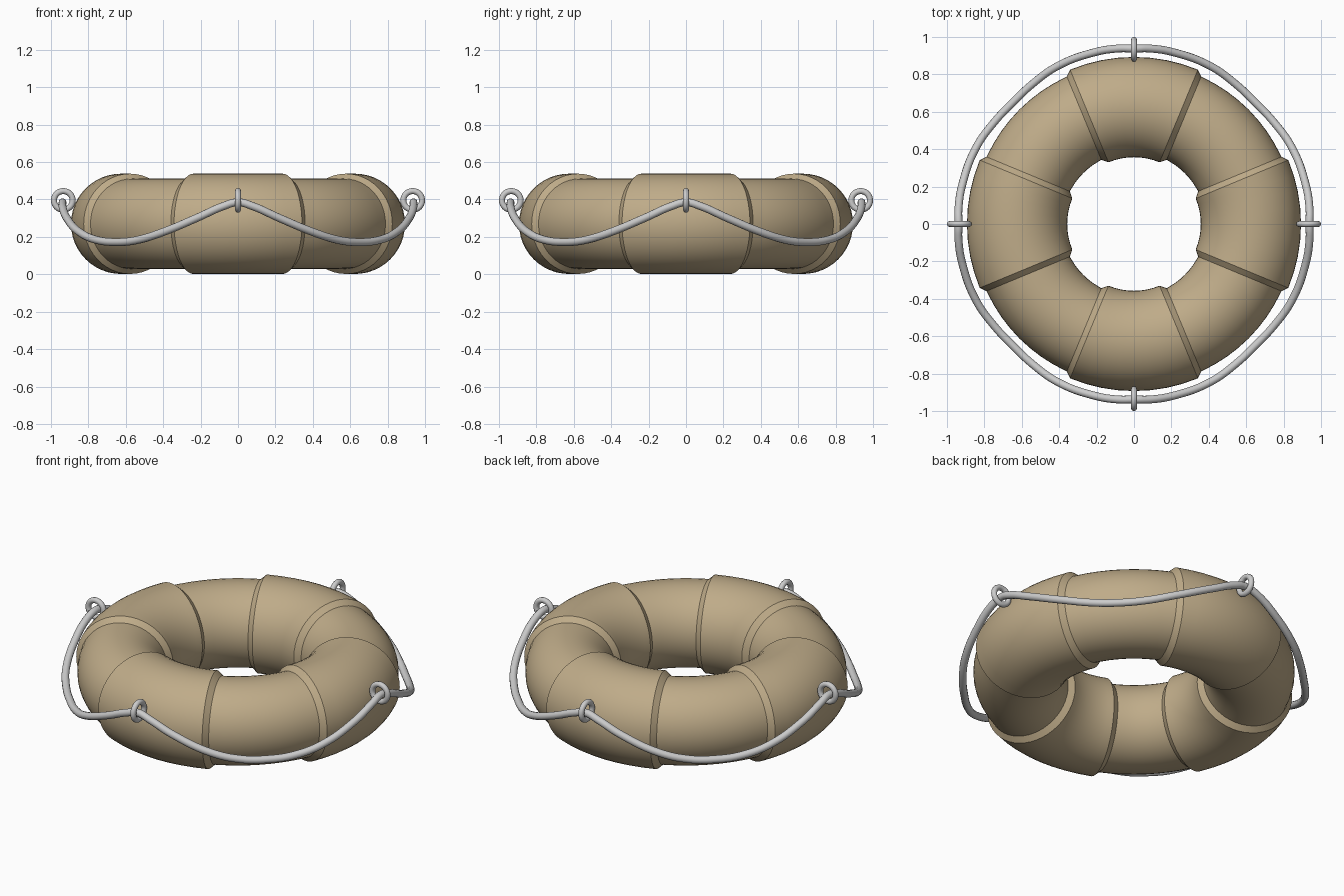
import bpy
import bmesh
from math import sin, cos, pi, radians
from mathutils import Vector, Matrix

if "Cube" in bpy.data.objects:
    bpy.data.objects.remove(bpy.data.objects["Cube"])

MAJOR, MID_Z = 0.625, 0.27
THICK, THIN = 0.268, 0.241
SIDES = 48


def material(name, color):
    m = bpy.data.materials.new(name)
    m.diffuse_color = (*color, 1)
    m.use_nodes = True
    m.node_tree.nodes["Principled BSDF"].inputs["Base Color"].default_value = m.diffuse_color
    return m


def smooth(obj):
    bpy.ops.object.select_all(action='DESELECT')
    obj.select_set(True)
    bpy.context.view_layer.objects.active = obj
    bpy.ops.object.shade_smooth_by_angle(angle=radians(32))


tan = material("tan_cover", (0.52, 0.41, 0.25))

# Float ring: four padded sections alternating with four slimmer ones
stations = []  # (angle in degrees, tangential offset, tube radius)
for q in range(4):
    base = q * 90
    stations += [(base - 22.5 + 45 * i / 8, 0, THICK) for i in range(9)]
    stations.append((base + 22.5, 0.03, THIN))
    stations += [(base + 30 + 5 * i, 0, THIN) for i in range(7)]
    stations.append((base + 67.5, -0.03, THIN))

bm = bmesh.new()
loops = []
for deg, off, r in stations:
    a = radians(deg)
    radial = Vector((cos(a), sin(a), 0))
    tangent = Vector((-sin(a), cos(a), 0))
    loop = []
    for k in range(SIDES):
        t = 2 * pi * k / SIDES
        p = radial * (MAJOR + r * cos(t)) + tangent * off
        p.z = MID_Z + r * sin(t)
        loop.append(bm.verts.new(p))
    loops.append(loop)
for i, a in enumerate(loops):
    b = loops[(i + 1) % len(loops)]
    for k in range(SIDES):
        n = (k + 1) % SIDES
        bm.faces.new((a[k], b[k], b[n], a[n]))
bmesh.ops.recalc_face_normals(bm, faces=bm.faces)
mesh = bpy.data.meshes.new("float_ring")
bm.to_mesh(mesh)
bm.free()
ring = bpy.data.objects.new("float_ring", mesh)
bpy.context.collection.objects.link(ring)
mesh.materials.append(tan)
smooth(ring)

# Rope eyelets on the middle of each padded section
for q in range(4):
    a = q * pi / 2
    bpy.ops.mesh.primitive_torus_add(
        major_radius=0.05, minor_radius=0.016, major_segments=32, minor_segments=12,
        location=(0.934 * cos(a), 0.934 * sin(a), 0.395),
        rotation=(pi / 2, 0, a))
    eye = bpy.context.object
    eye.name = f"rope_eyelet_{q + 1}"
    smooth(eye)

# Grab rope sagging between the eyelets
half = [(0, 0.938, 0.385), (5, 0.942, 0.363), (13, 0.942, 0.305),
        (26, 0.938, 0.222), (36, 0.925, 0.182)]
quarter = half + [(45, 0.918, 0.172)] + [(90 - d, r, z) for d, r, z in half[:0:-1]]
curve = bpy.data.curves.new("grab_rope", 'CURVE')
curve.dimensions = '3D'
curve.bevel_depth = 0.021
curve.bevel_resolution = 4
curve.resolution_u = 6
spline = curve.splines.new('BEZIER')
path = [(d + 90 * q, r, z) for q in range(4) for d, r, z in quarter]
spline.bezier_points.add(len(path) - 1)
for bp, (d, r, z) in zip(spline.bezier_points, path):
    bp.co = (r * cos(radians(d)), r * sin(radians(d)), z)
    bp.handle_left_type = bp.handle_right_type = 'AUTO'
spline.use_cyclic_u = True
rope = bpy.data.objects.new("grab_rope", curve)
bpy.context.collection.objects.link(rope)
